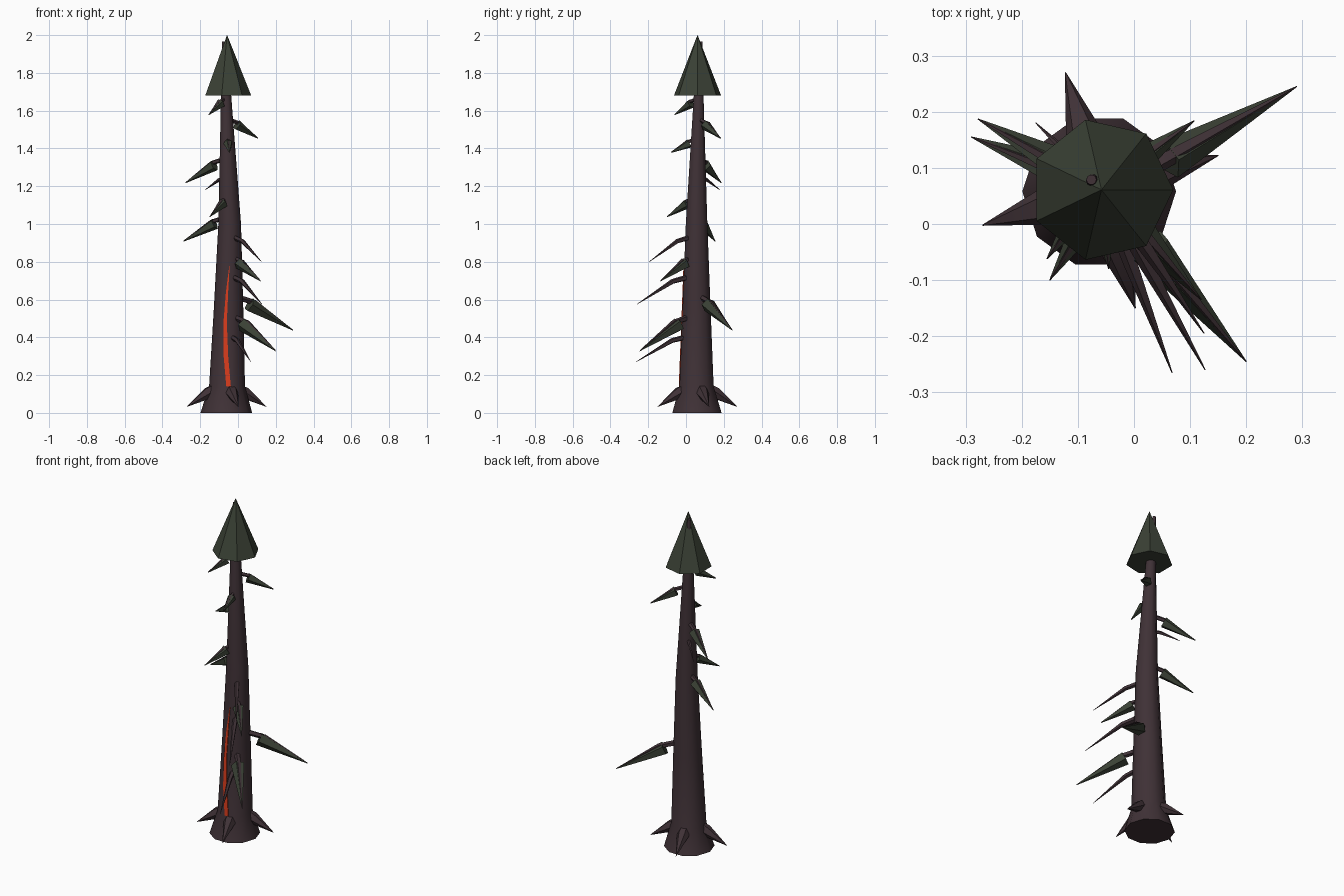
import bpy, bmesh, math
from mathutils import Vector

if "Cube" in bpy.data.objects:
    bpy.data.objects.remove(bpy.data.objects["Cube"])


def material(name, rgb):
    m = bpy.data.materials.new(name)
    m.diffuse_color = (*rgb, 1)
    m.use_nodes = True
    m.node_tree.nodes["Principled BSDF"].inputs["Base Color"].default_value = m.diffuse_color
    return m


BARK = material("dark_bark", (0.050, 0.031, 0.037))
GREEN = material("dull_green", (0.043, 0.053, 0.036))
EMBER = material("ember_red", (0.70, 0.045, 0.012))


def finish(name, bm, mat, smooth):
    bmesh.ops.recalc_face_normals(bm, faces=bm.faces)
    me = bpy.data.meshes.new(name)
    bm.to_mesh(me)
    bm.free()
    me.materials.append(mat)
    ob = bpy.data.objects.new(name, me)
    bpy.context.collection.objects.link(ob)
    if smooth:
        bpy.ops.object.select_all(action='DESELECT')
        ob.select_set(True)
        bpy.context.view_layer.objects.active = ob
        bpy.ops.object.shade_smooth_by_angle(angle=math.radians(50))
    return ob


def tube(name, points, radii, sides, mat, smooth=True, level=False):
    """Capped tube through points; level keeps every ring horizontal."""
    bm = bmesh.new()
    pts = [Vector(p) for p in points]
    rings = []
    for i, (p, r) in enumerate(zip(pts, radii)):
        d = (pts[min(i + 1, len(pts) - 1)] - pts[max(i - 1, 0)]).normalized()
        if level:
            u, v = Vector((1, 0, 0)), Vector((0, 1, 0))
        else:
            u = d.cross(Vector((0, 0, 1))).normalized()
            v = u.cross(d)
        rings.append([bm.verts.new(p + r * (math.cos(a) * u + math.sin(a) * v))
                      for a in (2 * math.pi * k / sides for k in range(sides))])
    for a, b in zip(rings, rings[1:]):
        for k in range(sides):
            n = (k + 1) % sides
            bm.faces.new((a[k], a[n], b[n], b[k]))
    bm.faces.new(rings[0])
    bm.faces.new(rings[-1])
    return finish(name, bm, mat, smooth)


# Trunk: x, y, z, radius up the slightly bent axis
TRUNK = [(-0.062, 0.058, 0, 0.137), (-0.058, 0.056, 0.14, 0.095),
         (-0.050, 0.056, 0.55, 0.078), (-0.044, 0.056, 1.0, 0.060),
         (-0.063, 0.067, 1.68, 0.027), (-0.076, 0.079, 1.965, 0.009)]
tube("trunk", [t[:3] for t in TRUNK], [t[3] for t in TRUNK], 10, BARK, level=True)


def trunk_at(z):
    for a, b in zip(TRUNK, TRUNK[1:]):
        if z <= b[2]:
            return Vector(a).lerp(Vector(b), (z - a[2]) / (b[2] - a[2]))


# Crown
tube("crown", [(-0.058, 0.061, 1.68), (-0.058, 0.061, 2.0)], [0.128, 0.0005], 7,
     GREEN, smooth=False, level=True)

# Root spikes
for i in range(4):
    a = math.radians(16.5 + 90 * i)
    pts = [(-0.06 + d * math.cos(a), 0.06 + d * math.sin(a), z)
           for d, z in ((0.07, 0.125), (0.10, 0.105), (0.219, 0.033))]
    tube(f"root_{i + 1}", pts, (0.028, 0.034, 0.001), 6, BARK)

# Branches: start height, tip, whether it carries foliage
BRANCHES = [
    (0.415, (0.068, -0.265, 0.27), False), (0.520, (0.200, -0.245, 0.33), True),
    (0.625, (0.290, 0.245, 0.44), True), (0.730, (0.127, -0.260, 0.575), False),
    (0.830, (0.120, -0.135, 0.70), True), (0.940, (0.125, -0.195, 0.80), False),
    (1.040, (-0.290, 0.155, 0.91), True), (1.140, (-0.150, -0.100, 1.04), True),
    (1.250, (-0.175, 0.180, 1.18), False), (1.350, (-0.278, 0.187, 1.22), True),
    (1.450, (-0.045, -0.080, 1.38), True), (1.555, (0.107, 0.184, 1.455), True),
    (1.665, (-0.155, -0.062, 1.58), True)]
for i, (z, tip, leafy) in enumerate(BRANCHES):
    c = trunk_at(z)
    start, tip = Vector((c[0], c[1], z)), Vector(tip)
    kink = start.lerp(tip, 0.4)
    kink.z = z - 0.22 * (z - tip.z)
    length = (tip - start).length
    r = 0.006 + 0.02 * length
    tube(f"branch_{i + 1}", [start, kink, tip], (r * 1.2, r, 0.001), 5, BARK)
    if leafy:
        base = start.lerp(tip, 0.32)
        base.z = z - 0.25 * (z - tip.z) - 0.006
        end = tip - Vector((0, 0, 0.003))
        tube(f"foliage_{i + 1}", [base, end], (0.017 + 0.05 * length, 0.001), 5,
             GREEN, smooth=False)

# Glowing crack: thin tapered plate hugging the front of the trunk
bm = bmesh.new()
rows = []
for z, x, w in ((0.14, -0.050, 0.012), (0.30, -0.064, 0.012), (0.48, -0.068, 0.009),
                (0.64, -0.058, 0.006), (0.78, -0.045, 0.001)):
    c = trunk_at(z)
    y = c[1] - c[3] * math.cos(math.pi / 10)
    rows.append([bm.verts.new((x + sx * w, y + dy, z))
                 for sx, dy in ((-1, -0.004), (1, -0.004), (1, 0.004), (-1, 0.004))])
for a, b in zip(rows, rows[1:]):
    for k in range(4):
        n = (k + 1) % 4
        bm.faces.new((a[k], a[n], b[n], b[k]))
bm.faces.new(rows[0])
bm.faces.new(rows[-1])
finish("glowing_crack", bm, EMBER, False)
